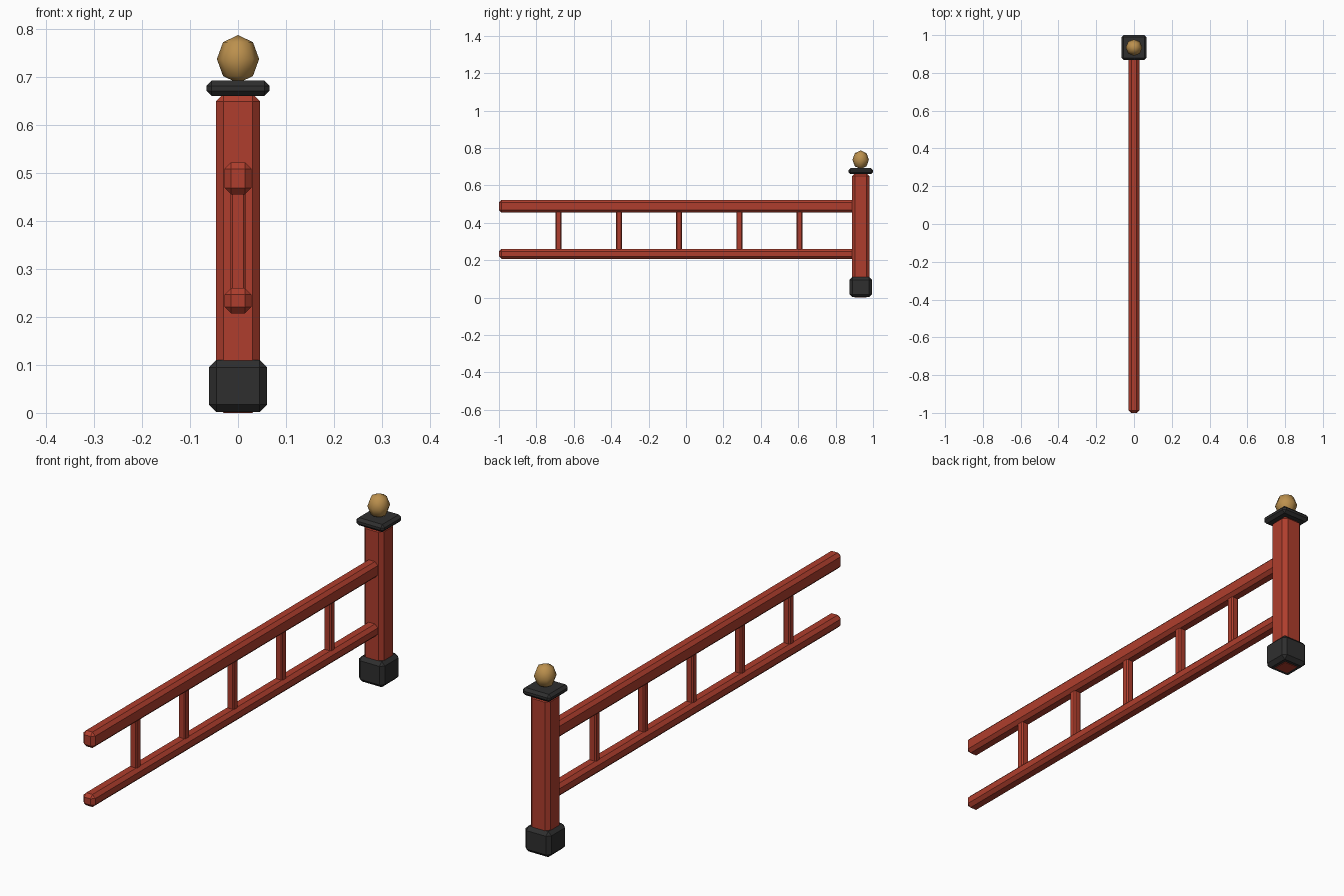
import bpy, bmesh
from mathutils import Matrix

if "Cube" in bpy.data.objects:
    bpy.data.objects.remove(bpy.data.objects["Cube"])


def material(name, rgb):
    m = bpy.data.materials.new(name)
    m.diffuse_color = (*rgb, 1)
    m.use_nodes = True
    m.node_tree.nodes["Principled BSDF"].inputs["Base Color"].default_value = m.diffuse_color
    return m


RED = material("red_paint", (0.43, 0.048, 0.026))
DARK = material("dark_iron", (0.028, 0.028, 0.028))
GOLD = material("gold", (0.50, 0.28, 0.075))
POST_Y = 0.934


def add_object(name, bm, mat):
    mesh = bpy.data.meshes.new(name)
    bm.to_mesh(mesh)
    bm.free()
    mesh.materials.append(mat)
    obj = bpy.data.objects.new(name, mesh)
    bpy.context.collection.objects.link(obj)
    return obj


def block(name, hx, y0, y1, z0, z1, bevel, mat):
    """Chamfered box, centred on x."""
    bm = bmesh.new()
    place = Matrix.Translation((0, (y0 + y1) / 2, (z0 + z1) / 2))
    bmesh.ops.create_cube(bm, size=1, matrix=place @ Matrix.Diagonal((2 * hx, y1 - y0, z1 - z0, 1)))
    bmesh.ops.bevel(bm, geom=bm.edges[:], offset=bevel, segments=1, profile=0.5, affect='EDGES')
    return add_object(name, bm, mat)


def post_block(name, half, z0, z1, bevel, mat):
    return block(name, half, POST_Y - half, POST_Y + half, z0, z1, bevel, mat)


# Post with base and cap
post_block("post", 0.046, 0.0, 0.665, 0.016, RED)
post_block("post_base", 0.060, 0.002, 0.110, 0.015, DARK)
post_block("post_cap", 0.066, 0.660, 0.692, 0.011, DARK)

# Ball finial
bm = bmesh.new()
bmesh.ops.create_uvsphere(bm, u_segments=8, v_segments=4, radius=1,
                          matrix=Matrix.Translation((0, POST_Y, 0.737)) @ Matrix.Diagonal((0.044, 0.044, 0.05, 1)))
for f in bm.faces:
    f.smooth = True
add_object("finial", bm, GOLD)

# Rails
block("upper_rail", 0.028, -1.0, 0.92, 0.455, 0.522, 0.0135, RED)
block("lower_rail", 0.028, -1.0, 0.92, 0.207, 0.260, 0.0135, RED)

# Balusters
for i in range(5):
    y = -0.681 + i * 0.322
    block(f"baluster_{i + 1}", 0.016, y - 0.016, y + 0.016, 0.235, 0.485, 0.005, RED)
